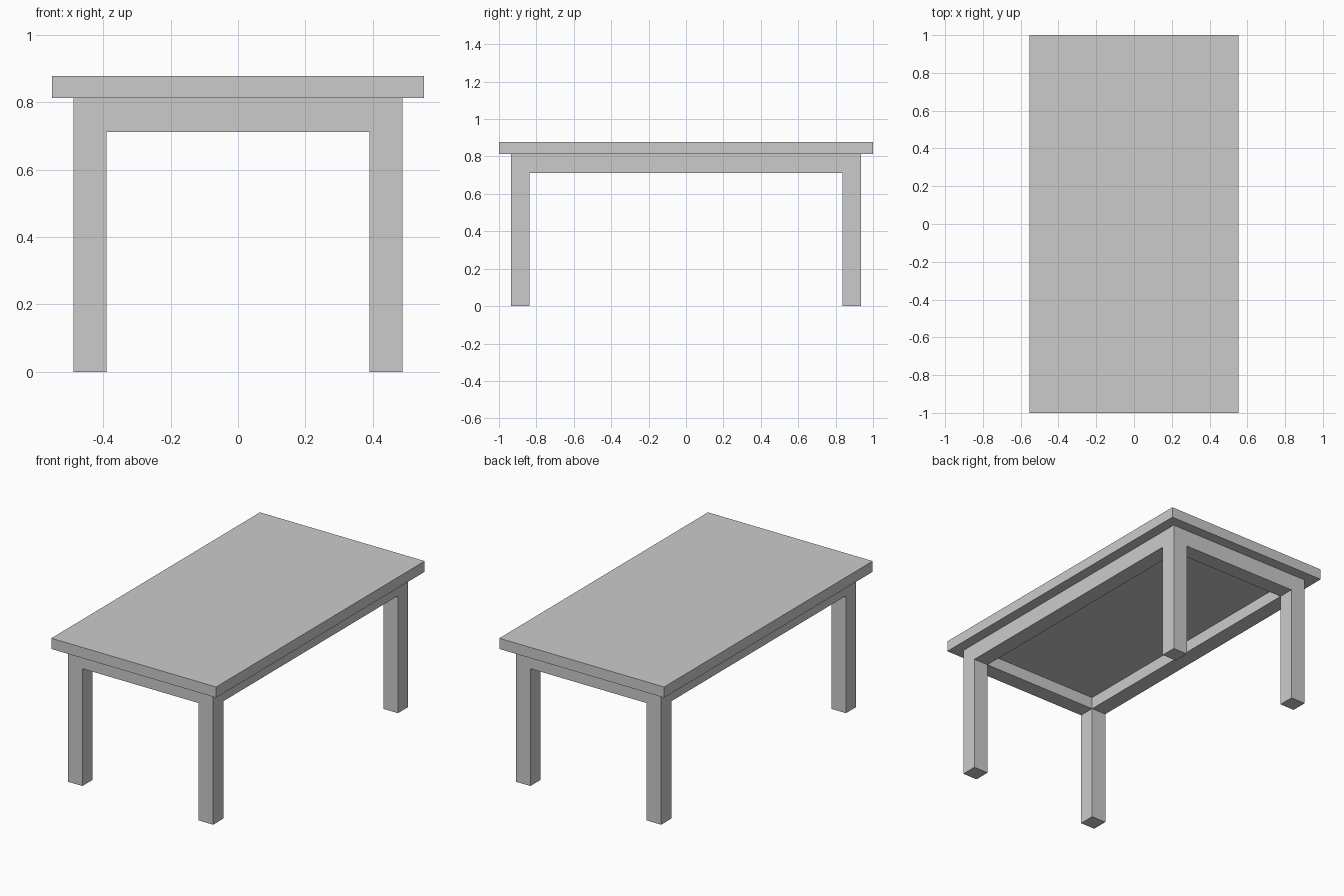
import bpy

if "Cube" in bpy.data.objects:
    bpy.data.objects.remove(bpy.data.objects["Cube"])

TOP_Z, FRAME_Z, PANEL_Z, RAIL_Z = 0.878, 0.813, 0.785, 0.712
OX, OY = 0.488, 0.935   # outer faces of the legs
W = 0.098               # leg and rail thickness
IX, IY = OX - W, OY - W


def box(name, x, y, z):
    """Axis-aligned box from (min, max) ranges."""
    bpy.ops.mesh.primitive_cube_add(size=1, location=[sum(r) / 2 for r in (x, y, z)])
    ob = bpy.context.object
    ob.name = name
    ob.scale = [abs(r[1] - r[0]) for r in (x, y, z)]
    bpy.ops.object.transform_apply(location=False, rotation=False, scale=True)
    return ob


# Tabletop slab
box("tabletop", (-0.553, 0.553), (-1, 1), (FRAME_Z, TOP_Z))

# Thin panel recessed between the rails
box("underside_panel", (-IX, IX), (-IY, IY), (PANEL_Z, FRAME_Z))

# Four square legs
for sy, end in ((-1, "front"), (1, "back")):
    for sx, side in ((-1, "left"), (1, "right")):
        box(f"{end}_{side}_leg", (sx * IX, sx * OX), (sy * IY, sy * OY), (0, FRAME_Z))

# Rails flush with both faces of the legs
for s, end, side in ((-1, "front", "left"), (1, "back", "right")):
    box(f"{end}_rail", (-IX, IX), (s * IY, s * OY), (RAIL_Z, FRAME_Z))
    box(f"{side}_rail", (s * IX, s * OX), (-IY, IY), (RAIL_Z, FRAME_Z))
